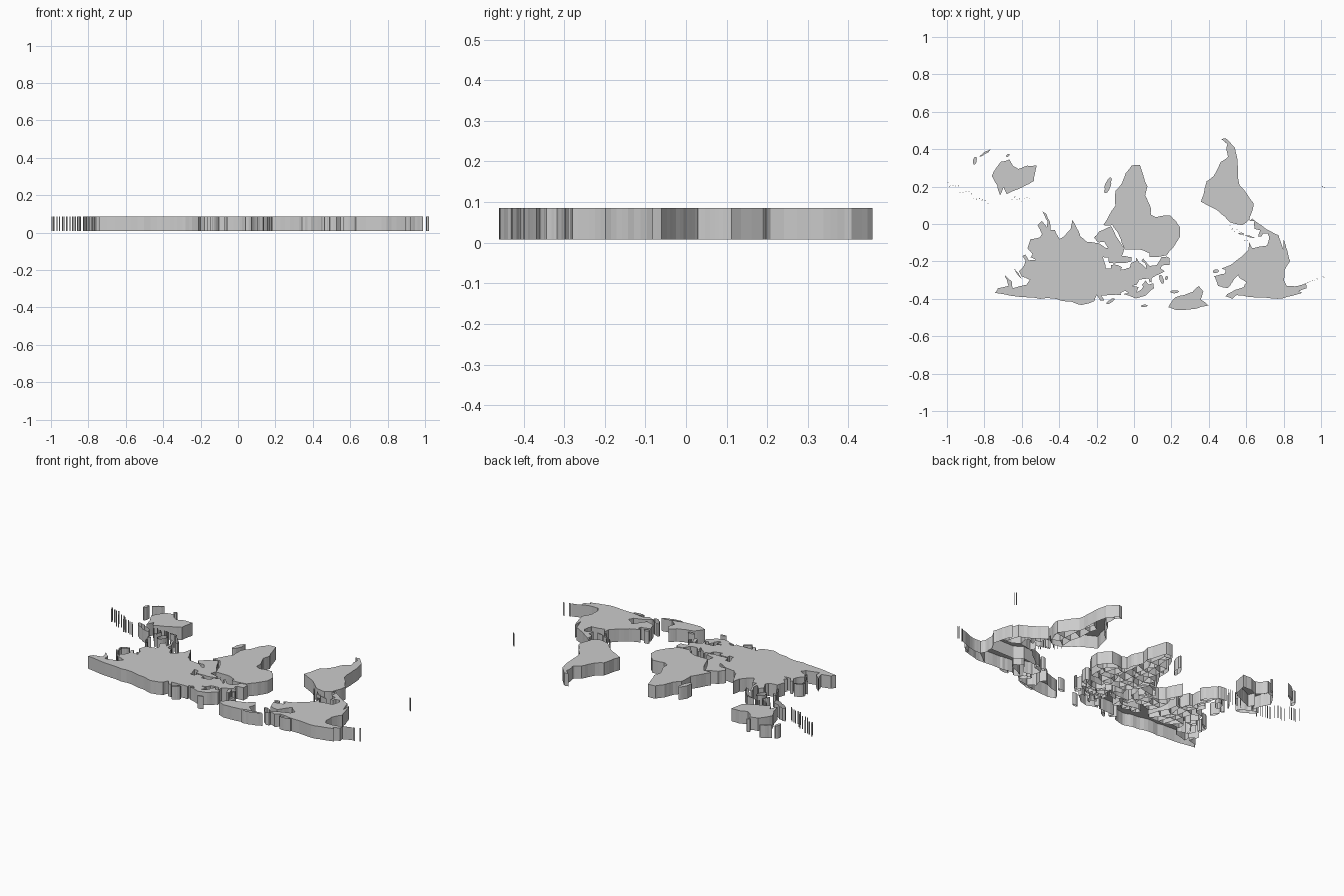
import bpy, bmesh, math, random

if "Cube" in bpy.data.objects:
    bpy.data.objects.remove(bpy.data.objects["Cube"])

random.seed(4)
Z0, Z1 = 0.008, 0.085


def project(lon, lat):
    """South-up world map projection onto the sheet."""
    p = math.radians(abs(lat))
    wide = 1 - p * p * (0.15 + 0.028 * p * p)
    high = 0.0124 * abs(lat) - 0.0071 * p ** 6
    return 0.078 - 0.0061 * (lon - 11) * wide, 0.0775 - math.copysign(0.556 * high, lat)


def outline(flat, levels=2, rough=0.05):
    """Project a coarse coast and roughen it by midpoint displacement."""
    pts = [project(*p) for p in zip(flat[::2], flat[1::2])]
    if sum(a[0] * b[1] - b[0] * a[1] for a, b in zip(pts, pts[1:] + pts[:1])) < 0:
        pts.reverse()
    for _ in range(levels):
        finer = []
        for (ax, ay), (bx, by) in zip(pts, pts[1:] + pts[:1]):
            k = random.uniform(-rough, rough)
            finer += [(ax, ay), ((ax + bx) / 2 + k * (by - ay), (ay + by) / 2 - k * (bx - ax))]
        pts = finer
    return pts


def build(name, loops, lid=True, closed=True):
    """Vertical walls along each loop, with a lid on top and an open underside."""
    bm = bmesh.new()
    for pts in loops:
        lo = [bm.verts.new((x, y, Z0)) for x, y in pts]
        hi = [bm.verts.new((x, y, Z1)) for x, y in pts]
        n = len(pts)
        for i in range(n if closed else n - 1):
            j = (i + 1) % n
            bm.faces.new((lo[i], lo[j], hi[j], hi[i]))
        if lid and closed:
            bm.faces.new(hi)
    mesh = bpy.data.meshes.new(name)
    bm.to_mesh(mesh)
    bm.free()
    bpy.context.collection.objects.link(bpy.data.objects.new(name, mesh))


def land(name, flat):
    pts = outline(flat)
    build(name, [pts])
    return pts


def islands(name, rows, lid=True):
    """Slim rounded islands: two end points and a width, in degrees."""
    loops = []
    for a, b, c, d, w in rows:
        dx, dy = (c - a) / 2, (d - b) / 2
        s = w / 2 / math.hypot(dx, dy)
        flat = []
        for i in range(10):
            t = i * math.tau / 10
            u, v = math.cos(t), math.sin(t) * s
            flat += [(a + c) / 2 + dx * u - dy * v, (b + d) / 2 + dy * u + dx * v]
        loops.append(outline(flat, 1, 0.15))
    build(name, loops, lid)


def islets(name, count, a, b, c, d):
    """Tiny islands strewn between two points."""
    rows = []
    for i in range(count):
        t = i / (count - 1)
        x, y = a + (c - a) * t, b + (d - b) * t + (random.uniform(-2, 2) if 0 < i < count - 1 else 0)
        rows.append((x - .5, y, x + .5, y + .4, .5))
    islands(name, rows)


def inside(pts, p):
    hit = False
    for (ax, ay), (bx, by) in zip(pts, pts[1:] + pts[:1]):
        if (ay > p[1]) != (by > p[1]) and p[0] < ax + (p[1] - ay) * (bx - ax) / (by - ay):
            hit = not hit
    return hit


def borders(name, pts, west, east, low, high, step):
    """Irregular net of inner walls between neighbouring regions."""
    nodes = {}
    for i in range(int((east - west) / step) + 1):
        for j in range(int((high - low) / step) + 1):
            jit = [random.uniform(-.35, .35) * step for _ in range(2)]
            p = project(west + i * step + jit[0], low + j * step + jit[1])
            if inside(pts, p):
                nodes[i, j] = p
    walls = []
    for (i, j), p in nodes.items():
        for k in ((i + 1, j), (i, j + 1)):
            if k in nodes and inside(pts, [(u + v) / 2 for u, v in zip(p, nodes[k])]):
                walls.append([p, nodes[k]])
    build(name, walls, closed=False)


# Large northern landmass: arctic side, then southern side
arctic_side = [-6,36.5, -9,38, -9,43, -2,43.5, -1,46, -5,48, 2,51, 8,54, 8,57, 10,57, 11,54, 21,55, 24,59, 29,60, 22,61,
    25,65.5, 21,64, 17,61, 18,59, 14,55.5, 11,59, 6,58, 5,62, 15,68.5, 27,71, 41,67, 34,66, 38,64, 44,66, 44,68, 68,68.5,
    68,73, 73,73, 73,68, 81,73.5, 104,77.5, 113,74, 130,71, 160,70, 190,66, 179,62, 164,60, 157,51, 156,57, 163,62,
    143,59, 135,55, 141,52, 140,48, 131,43]
southern_side = [128,40, 129,36, 126,35, 125,39.5, 118,39, 122,37, 119,35, 122,30, 117,23, 108,21.5, 106,19, 109,12, 105,9,
    101,13.5, 100,9, 104,1.5, 101,3, 98,9, 98,16, 94,16, 91,23, 87,21, 80,15, 78,8, 73,17, 72,21, 67,25, 57,26, 50,30,
    48,30, 51,25, 56,25.5, 60,22, 55,17, 44,13, 35,28, 33,30, 36,36, 27,37, 27,40, 31,41, 42,41.7, 49,41.5, 49,37.5,
    54,37, 53,42, 53,46, 48,46, 47,43, 41,43, 37,45, 39,47, 33,46, 29,45, 28,41.5, 23,40, 23,37, 20,41, 13,46, 14,42,
    18,40, 16,38, 10,44, 3,43, -1,37]
main = land("northern_landmass", arctic_side + southern_side)
borders("western_borders", main, -8, 32, 38, 60, 4.5)
borders("middle_borders", main, 28, 82, 14, 44, 7)
borders("eastern_borders", main, 86, 130, 10, 50, 8)
borders("steppe_border", main, 46, 80, 48, 54, 6)

# Southern landmasses
africa = land("africa", [-6,35.5, 10,37, 10,34, 20,31, 33,31, 37,21, 43,12, 51,12, 40,-3, 40,-15, 35,-20, 32,-28, 27,-34,
    19,-34.5, 12,-18, 14,-11, 9,-1, 9,4, 4,6, -8,4.5, -17,14, -17,21, -10,31])
borders("africa_borders", africa, -15, 48, -32, 34, 7)
land("australia", [142,-11, 146,-19, 153,-26, 150,-37, 143,-39, 137,-34, 131,-31.5, 124,-34, 115,-34, 114,-22, 122,-18,
    129,-15, 136,-12, 140,-17.5])
south = land("south_america", [-77.5,8, -72,12, -61,10, -50,1, -35,-6, -39,-17, -41,-22, -48,-26, -57,-37, -65,-41, -66,-47,
    -69,-51, -65,-55, -70,-55.8, -75,-48, -73,-38, -70,-19, -81,-5, -80,1])
borders("south_america_borders", south, -78, -54, -30, 8, 9)

# Northern continent across the ocean
north = land("north_america", [-168,66, -156,71, -128,70, -94,68, -94,71.5, -82,69, -82,67, -94,61, -93,57, -82,53, -80,51,
    -78,57, -77,62, -65,60, -56,52, -66,50, -65,47, -61,46, -66,44, -70,42, -76,37, -81,31, -80,25.5, -84,30, -97,28,
    -97,21, -95,18.5, -91,18.5, -90,21, -87,21, -88,16, -83,15, -82,9, -77.5,9, -80,7, -86,11, -95,16, -105,20, -109,26,
    -113,31, -110,23, -117,32, -124,40, -124,48, -132,56, -140,60, -152,60, -164,55, -158,58, -165,62, -161,64.5])
build("north_america_borders", [[project(*p) for p in line] for line in (
    [(-124, 49), (-95, 49), (-83, 44), (-67, 46)], [(-117, 32), (-106, 31), (-97, 27)], [(-141, 70), (-141, 60)])], closed=False)
land("greenland", [-73,78, -55,72, -52,65, -44,60, -40,65, -22,70, -18,80, -33,83.6, -60,82])

# Solid islands
islands("islands", [(0,51,-5,58,4), (-8,52,-7,55,3), (-24,65,-14,65,2.5), (45,-25,49.5,-12.5,5), (173,-35,177,-41,3),
    (173,-41,167,-46.5,2.5), (145,-42,148,-42,2.5), (-84,22,-75,20,1), (-74,19,-69,18.5,1.5), (-59,48,-53,48,3),
    (53,71,68,76.5,2.5), (143,46,143,54,1.5), (12,78,22,79,2.5)])

# Islands drawn as upright rims only
islands("island_rims", [(131,33,141,37,2), (140,36,142,41,2), (141,43,145,43,2.5), (95,5,106,-6,3), (105,-7,114,-8,1.2),
    (111,-2,117,6,6), (120,-5,124,1,1.5), (131,-1,150,-10,5), (121,18,124,11,2.5), (122,8,126,7,2), (-86,72,-64,64,4),
    (-117,71,-102,71,4), (-88,77,-65,82.5,4)], lid=False)

# Strewn islets
islets("western_islets", 16, 152, -5, 190.5, -21)
islets("far_islets", 2, -143.7, -18, -145, -17)
islets("inner_islets", 9, -78, 24, -61, 12)
islets("cold_islets", 4, -170, 53, -164, 54)
islets("reef_islets", 8, 116, -8.5, 131, -8)
